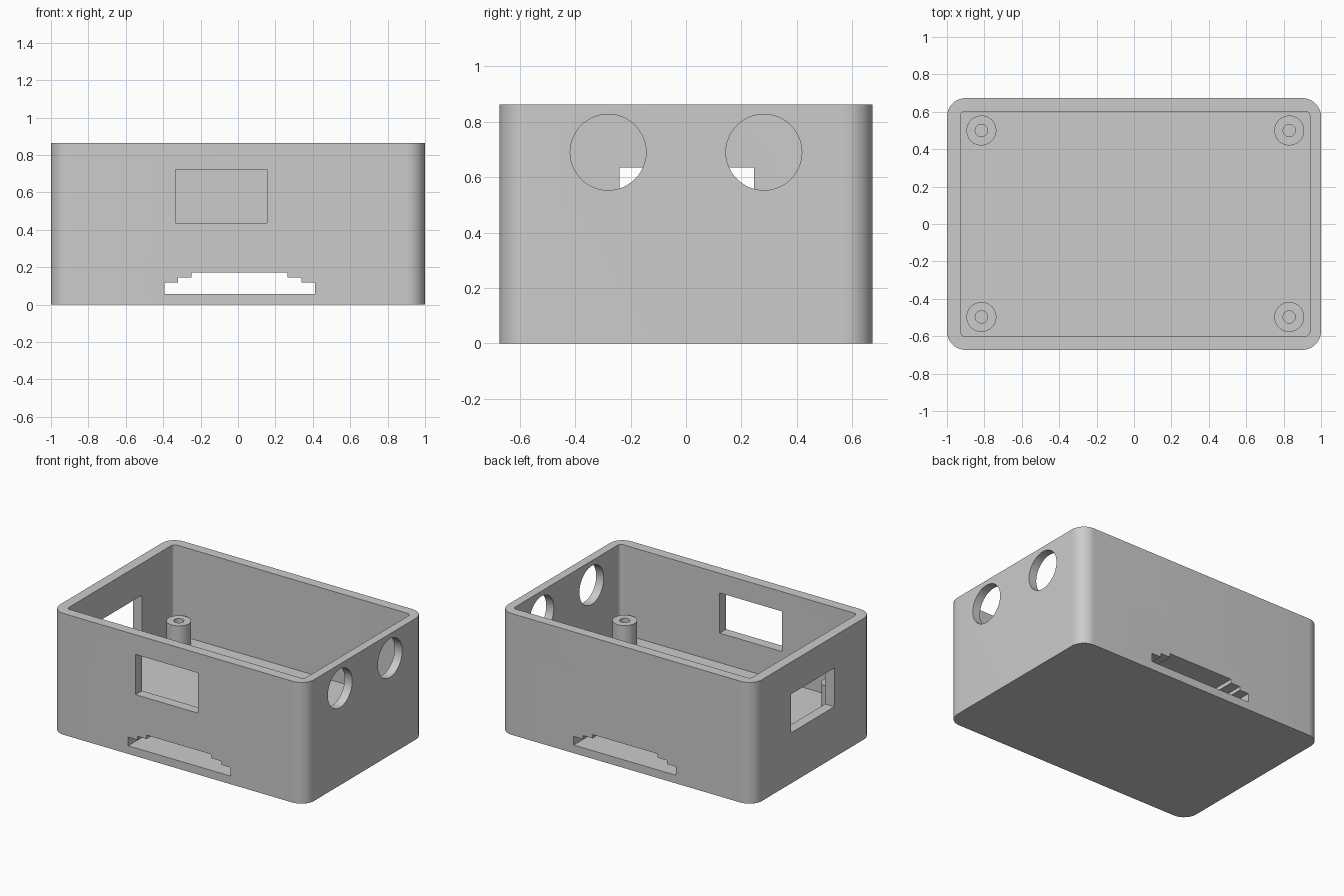
import bpy
import bmesh
from math import cos, sin, pi, radians

cube = bpy.data.objects.get("Cube")
if cube:
    bpy.data.objects.remove(cube, do_unlink=True)

grey = bpy.data.materials.new("plain_grey")
grey.use_nodes = True
grey.diffuse_color = (0.6, 0.6, 0.6, 1)
grey.node_tree.nodes["Principled BSDF"].inputs["Base Color"].default_value = (0.6, 0.6, 0.6, 1)


def prism(name, outline, start, depth):
    """Extrude a closed outline of 3D points along the depth vector."""
    bm = bmesh.new()
    face = bm.faces.new([bm.verts.new(p) for p in outline])
    new = bmesh.ops.extrude_face_region(bm, geom=[face])["geom"]
    moved = [v for v in new if isinstance(v, bmesh.types.BMVert)]
    bmesh.ops.translate(bm, verts=moved, vec=depth)
    bmesh.ops.translate(bm, verts=bm.verts[:], vec=start)
    bmesh.ops.recalc_face_normals(bm, faces=bm.faces[:])
    mesh = bpy.data.meshes.new(name)
    bm.to_mesh(mesh)
    bm.free()
    mesh.materials.append(grey)
    obj = bpy.data.objects.new(name, mesh)
    bpy.context.collection.objects.link(obj)
    return obj


def rounded_rect(hx, hy, r, steps=12):
    points = []
    for q, (sx, sy) in enumerate([(1, 1), (-1, 1), (-1, -1), (1, -1)]):
        for i in range(steps + 1):
            a = (q + i / steps) * pi / 2
            points.append((sx * (hx - r) + r * cos(a), sy * (hy - r) + r * sin(a), 0))
    return points


def circle(r, count=48):
    return [(r * cos(i * 2 * pi / count), r * sin(i * 2 * pi / count)) for i in range(count)]


def activate(obj):
    bpy.ops.object.select_all(action="DESELECT")
    obj.select_set(True)
    bpy.context.view_layer.objects.active = obj


def cut(target, cutter):
    mod = target.modifiers.new("cut", "BOOLEAN")
    mod.operation = "DIFFERENCE"
    mod.solver = "EXACT"
    mod.object = cutter
    activate(target)
    bpy.ops.object.modifier_apply(modifier=mod.name)
    bpy.data.objects.remove(cutter, do_unlink=True)


HEIGHT, FLOOR, POST_TOP = 0.863, 0.227, 0.387

# Open box with rounded corners and a thick floor
shell = prism("enclosure_shell", rounded_rect(1, 0.673, 0.1), (0, 0, 0), (0, 0, HEIGHT))
cut(shell, prism("cavity", rounded_rect(0.934, 0.601, 0.025), (0.006, 0.001, FLOOR), (0, 0, 1)))

# Stepped slot tunnelling through the floor from front to back
slot = [(-0.393, 0.058), (0.413, 0.058), (0.413, 0.119), (0.34, 0.119), (0.34, 0.145), (0.264, 0.145),
        (0.264, 0.172), (-0.248, 0.172), (-0.248, 0.145), (-0.322, 0.145), (-0.322, 0.119), (-0.393, 0.119)]
cut(shell, prism("slot", [(x, 0, z) for x, z in slot], (0, -1, 0), (0, 2, 0)))

# Rectangular windows in the front wall and the right wall
front = [(-0.335, 0, 0.437), (0.155, 0, 0.437), (0.155, 0, 0.723), (-0.335, 0, 0.723)]
cut(shell, prism("front_window", front, (0, -1, 0), (0, 0.6, 0)))
side = [(0, -0.24, 0.36), (0, 0.246, 0.36), (0, 0.246, 0.635), (0, -0.24, 0.635)]
cut(shell, prism("side_window", side, (-1.3, 0, 0), (0.6, 0, 0)))

# Pair of round ports in the left wall
for y in (-0.281, 0.281):
    port = [(0, u, v) for u, v in circle(0.137)]
    cut(shell, prism("round_port", port, (0.7, y, 0.69), (0.6, 0, 0)))

activate(shell)
bpy.ops.object.shade_smooth_by_angle(angle=radians(30))

# Hollow screw posts in the four corners
for x, side_name in ((-0.816, "right"), (0.83, "left")):
    for y, end_name in ((-0.497, "front"), (0.5, "back")):
        disc = [(u, v, 0) for u, v in circle(0.08)]
        post = prism(f"screw_post_{end_name}_{side_name}", disc, (x, y, FLOOR), (0, 0, POST_TOP - FLOOR))
        bore = [(u, v, 0) for u, v in circle(0.033)]
        cut(post, prism("screw_hole", bore, (x, y, FLOOR - 0.1), (0, 0, 1)))
        activate(post)
        bpy.ops.object.shade_smooth_by_angle(angle=radians(30))
